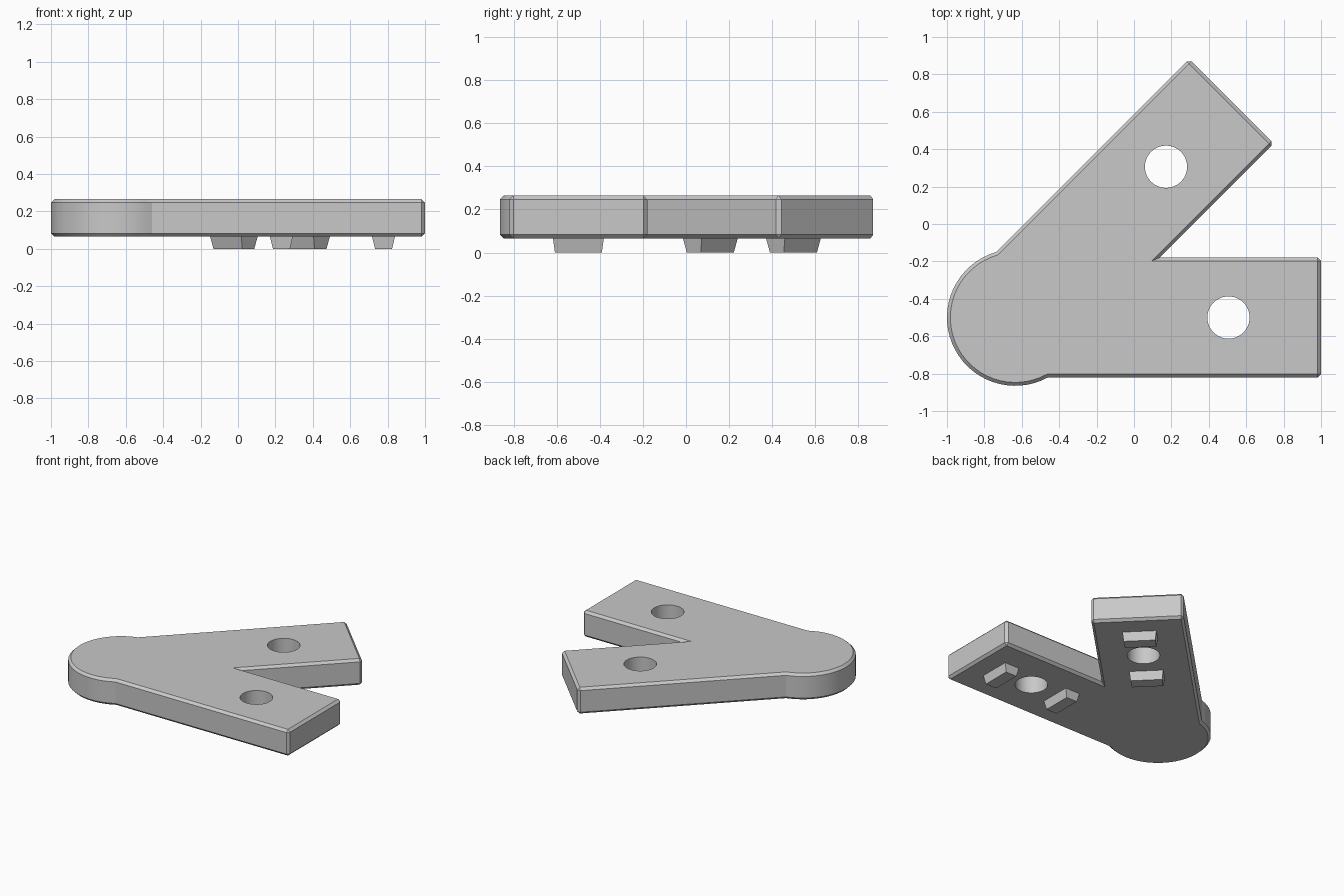
import bpy, bmesh
from math import sin, cos, asin, radians, pi
from mathutils import Vector, Matrix

cube = bpy.data.objects.get("Cube")
if cube:
    bpy.data.objects.remove(cube, do_unlink=True)

PIVOT = Vector((-0.635, -0.5, 0))       # centre of the rounded end
RADIUS, HALF_WIDTH, LENGTH = 0.365, 0.32, 1.635
BOTTOM, TOP, CHAMFER = 0.065, 0.265, 0.018
HOLE_DIST, HOLE_RADIUS, PEG_GAP = 1.14, 0.113, 0.273
ARMS = {"front": 0.0, "back": radians(45)}

grey = bpy.data.materials.new("light grey")
grey.use_nodes = True
colour = (0.58, 0.58, 0.58, 1)
grey.diffuse_color = colour
grey.node_tree.nodes["Principled BSDF"].inputs["Base Color"].default_value = colour


def make_object(name, bm):
    bmesh.ops.recalc_face_normals(bm, faces=bm.faces)
    mesh = bpy.data.meshes.new(name)
    bm.to_mesh(mesh)
    bm.free()
    mesh.materials.append(grey)
    ob = bpy.data.objects.new(name, mesh)
    bpy.context.collection.objects.link(ob)
    return ob


def on_arm(angle, along, across=0, z=0):
    return PIVOT + Matrix.Rotation(angle, 3, 'Z') @ Vector((along, across, z))


# Outline: two arms sharing a round end
front, back = ARMS.values()
spread = back - front
notch = HALF_WIDTH / sin(spread / 2) * cos(spread / 2)
notch_along = HALF_WIDTH * (1 + cos(spread)) / sin(spread)
outline = [
    on_arm(front, LENGTH, -HALF_WIDTH), on_arm(front, LENGTH, HALF_WIDTH),
    on_arm(front, notch_along, HALF_WIDTH),
    on_arm(back, LENGTH, -HALF_WIDTH), on_arm(back, LENGTH, HALF_WIDTH),
]
corners = [outline[i] for i in (0, 1, 3, 4)]
join = asin(HALF_WIDTH / RADIUS)
start, end, steps = back + join, 2 * pi + front - join, 32
for i in range(steps + 1):
    outline.append(on_arm(start + (end - start) * i / steps, RADIUS))

# Plate with chamfered rims and outer corners
bm = bmesh.new()
base = bm.faces.new([bm.verts.new((p.x, p.y, BOTTOM)) for p in outline])
raised = bmesh.ops.extrude_face_region(bm, geom=[base])["geom"]
bmesh.ops.translate(bm, vec=(0, 0, TOP - BOTTOM),
                    verts=[v for v in raised if isinstance(v, bmesh.types.BMVert)])
bmesh.ops.recalc_face_normals(bm, faces=bm.faces)


def is_chamfered(edge):
    a, b = (v.co for v in edge.verts)
    return abs(a.z - b.z) < 0.001 or any((a - c).xy.length < 0.001 for c in corners)


bmesh.ops.bevel(bm, geom=[e for e in bm.edges if is_chamfered(e)], offset=CHAMFER,
                offset_type='OFFSET', segments=1, profile=0.5, affect='EDGES')
plate = make_object("plate", bm)

# Round through-holes
bpy.context.view_layer.objects.active = plate
for name, angle in ARMS.items():
    bm = bmesh.new()
    bmesh.ops.create_cone(bm, cap_ends=True, segments=48, radius1=HOLE_RADIUS,
                          radius2=HOLE_RADIUS, depth=1,
                          matrix=Matrix.Translation(on_arm(angle, HOLE_DIST)))
    cutter = make_object(name + "_hole_cutter", bm)
    cutter.hide_render = True
    cut = plate.modifiers.new(name + "_hole", 'BOOLEAN')
    cut.operation, cut.solver, cut.object = 'DIFFERENCE', 'EXACT', cutter
    bpy.ops.object.modifier_apply(modifier=cut.name)
    bpy.data.objects.remove(cutter, do_unlink=True)

bpy.ops.object.select_all(action='DESELECT')
plate.select_set(True)
bpy.ops.object.shade_smooth_by_angle(angle=radians(20))

# Tapered pegs underneath, either side of each hole
for name, angle in ARMS.items():
    for place, side in (("inner", -1), ("outer", 1)):
        bm = bmesh.new()
        bmesh.ops.create_cube(bm, size=2)
        for v in bm.verts:
            upper = v.co.z > 0
            half = (0.0615, 0.118) if upper else (0.0455, 0.109)
            v.co = on_arm(angle, HOLE_DIST + side * PEG_GAP + v.co.x * half[0],
                          v.co.y * half[1], BOTTOM if upper else 0)
        make_object(f"{name}_{place}_peg", bm)
